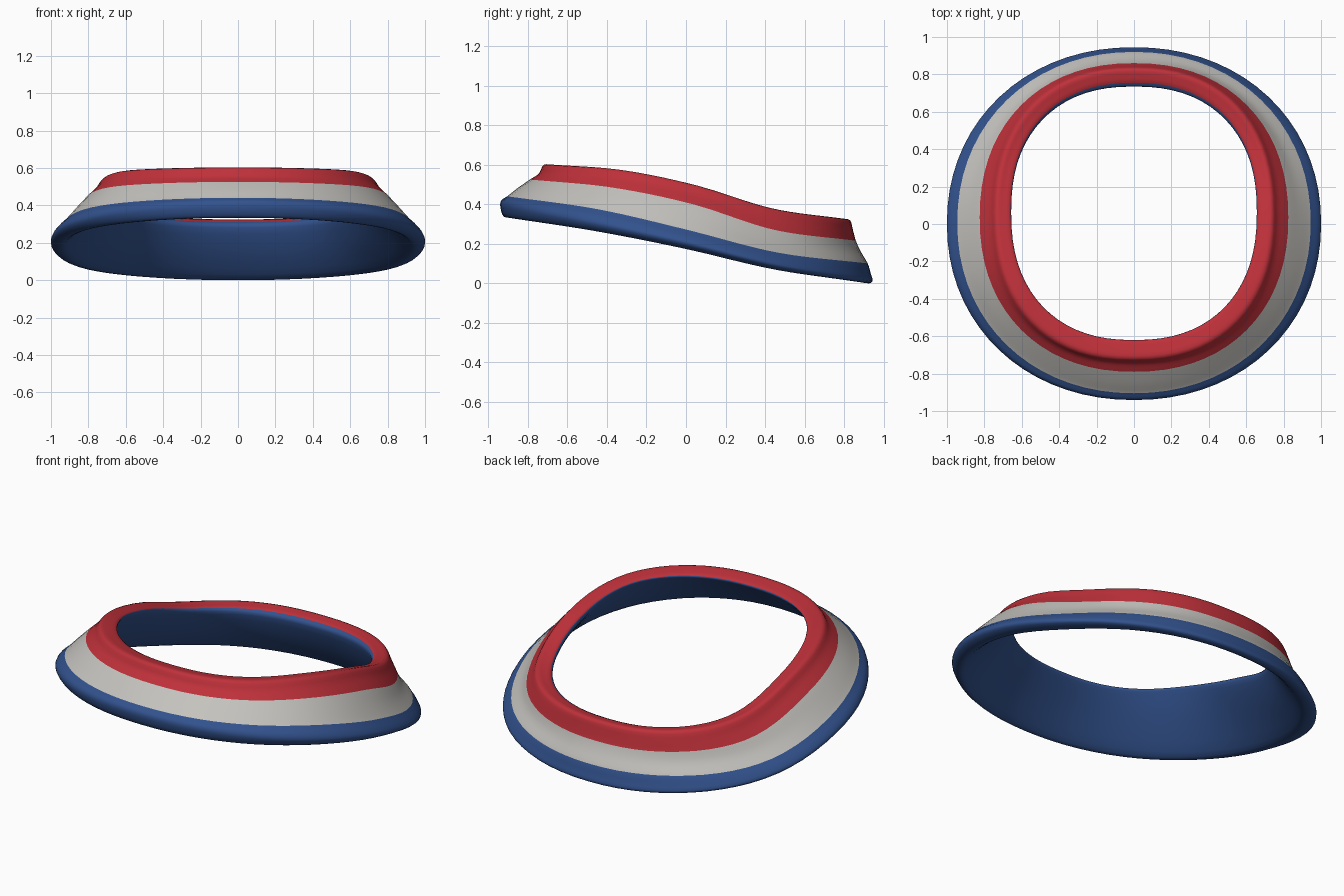
import bpy, bmesh, math

if "Cube" in bpy.data.objects:
    bpy.data.objects.remove(bpy.data.objects["Cube"])

SEG, SUB = 72, 3


def material(name, rgb):
    m = bpy.data.materials.new(name)
    m.diffuse_color = (*rgb, 1)
    m.use_nodes = True
    m.node_tree.nodes["Principled BSDF"].inputs["Base Color"].default_value = m.diffuse_color
    return m


# Guide rings round the section: half width, front y, back y, squareness,
# heights at five stations from front to back
rings = [
    (.955, -.92, .915, 2.1, (.335, .265, .175, .07, .0)),     # underside of rim
    (1.0, -.94, .945, 2.1, (.385, .30, .20, .085, .01)),      # widest edge
    (.985, -.935, .935, 2.1, (.42, .34, .235, .12, .05)),
    (.945, -.905, .92, 2.1, (.44, .375, .27, .155, .10)),     # blue to grey
    (.885, -.855, .885, 2.1, (.48, .435, .335, .21, .16)),
    (.825, -.79, .86, 2.2, (.525, .485, .40, .27, .215)),     # grey to red
    (.77, -.745, .845, 2.3, (.555, .53, .45, .325, .27)),
    (.74, -.72, .83, 2.3, (.60, .57, .492, .375, .32)),       # crest
    (.70, -.67, .79, 2.3, (.595, .568, .488, .373, .32)),
    (.66, -.622, .755, 2.3, (.58, .555, .475, .365, .31)),    # red to inner blue
    (.67, -.64, .735, 2.3, (.55, .525, .44, .33, .28)),
    (.76, -.73, .79, 2.2, (.47, .42, .33, .20, .15)),
    (.90, -.87, .87, 2.1, (.355, .285, .195, .085, .03)),     # inner bottom edge
]


def catmull(p0, p1, p2, p3, t):
    return .5 * (2*p1 + (p2-p0)*t + (2*p0-5*p1+4*p2-p3)*t*t + (3*p1-p0-3*p2+p3)*t**3)


def height(zs, t):
    # Smooth height for t from -1 (front) to 1 (back)
    u = (t + 1) * 2
    i = min(3, max(0, int(u)))
    p = [2*zs[0] - zs[1], *zs, 2*zs[4] - zs[3]]
    return catmull(*p[i:i + 4], u - i)


def ring_point(ring, ang):
    a, f, b, n, zs = ring
    c, s = math.cos(ang), math.sin(ang)
    x = a * math.copysign(abs(c) ** (2/n), c)
    t = math.copysign(abs(s) ** (2/n), s)
    return x, (f + b)/2 + t*(b - f)/2, height(zs, t)


# Collar: closed loft through the guide rings
bm = bmesh.new()
N = len(rings)
columns = []
for j in range(SEG):
    pts = [ring_point(r, 2*math.pi*j/SEG) for r in rings]
    col = []
    for i in range(N):
        q = [pts[(i + k) % N] for k in (-1, 0, 1, 2)]
        for k in range(SUB):
            col.append(bm.verts.new([catmull(*(p[d] for p in q), k/SUB) for d in range(3)]))
    columns.append(col)
M = N * SUB
for j in range(SEG):
    A, B = columns[j], columns[(j + 1) % SEG]
    for i in range(M):
        face = bm.faces.new((A[i], B[i], B[(i + 1) % M], A[(i + 1) % M]))
        band = i // SUB
        face.material_index = 1 if 3 <= band < 5 else 2 if 5 <= band < 9 else 0
        face.smooth = True
bmesh.ops.recalc_face_normals(bm, faces=bm.faces)
low = min(v.co.z for v in bm.verts)
for v in bm.verts:
    v.co.z -= low
mesh = bpy.data.meshes.new("striped_collar")
bm.to_mesh(mesh)
bm.free()
for m in (material("blue", (.032, .085, .27)),
          material("light grey", (.55, .54, .51)),
          material("red", (.52, .03, .042))):
    mesh.materials.append(m)
collar = bpy.data.objects.new("striped_collar", mesh)
bpy.context.collection.objects.link(collar)
